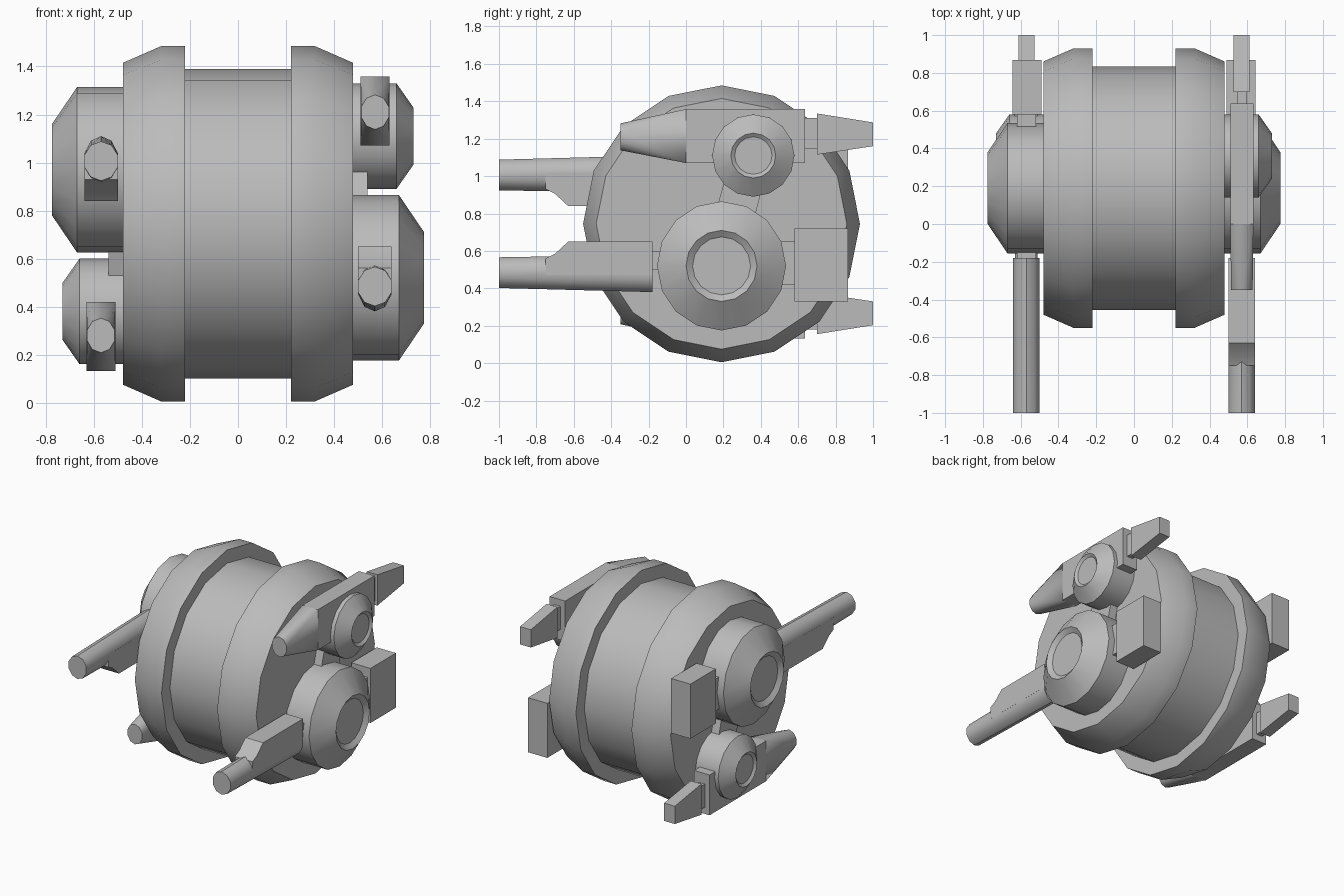
import bpy, bmesh, math

cube = bpy.data.objects.get("Cube")
if cube:
    bpy.data.objects.remove(cube, do_unlink=True)

grey = bpy.data.materials.new("plain grey")
grey.use_nodes = True
COLOUR = (0.5, 0.5, 0.5, 1)
grey.diffuse_color = COLOUR
grey.node_tree.nodes["Principled BSDF"].inputs["Base Color"].default_value = COLOUR

MID_Z = 0.745   # height of the drum axis


def finish(name, bm, angle=30):
    bmesh.ops.recalc_face_normals(bm, faces=bm.faces)
    mesh = bpy.data.meshes.new(name)
    bm.to_mesh(mesh)
    bm.free()
    mesh.materials.append(grey)
    obj = bpy.data.objects.new(name, mesh)
    bpy.context.collection.objects.link(obj)
    bpy.ops.object.select_all(action="DESELECT")
    obj.select_set(True)
    bpy.context.view_layer.objects.active = obj
    bpy.ops.object.shade_smooth_by_angle(angle=math.radians(angle))


def both_sides(name, build, angle=30):
    """Left part, plus its copy turned half a turn about the front-back axis."""
    for side, s in (("left", 1), ("right", -1)):
        bm = build()
        for v in bm.verts:
            v.co.x *= s
            v.co.z = MID_Z + s * (v.co.z - MID_Z)
        finish(f"{side}_{name}", bm, angle)


def lathe(profile, y, z, sides=16):
    """Revolve (x, radius) pairs about a sideways axis."""
    bm = bmesh.new()
    rings = []
    for x, r in profile:
        ring = []
        for i in range(sides):
            a = math.tau * i / sides
            ring.append(bm.verts.new((x, y + r * math.sin(a), z + r * math.cos(a))))
        rings.append(ring)
    for a, b in zip(rings, rings[1:]):
        for i in range(sides):
            j = (i + 1) % sides
            bm.faces.new((a[i], a[j], b[j], b[i]))
    bm.faces.new(rings[0])
    bm.faces.new(rings[-1])
    return bm


def slab(x0, x1, outline):
    """Side outline of (y, z) points, extruded across x."""
    bm = bmesh.new()
    face = bm.faces.new([bm.verts.new((x0, y, z)) for y, z in outline])
    out = bmesh.ops.extrude_face_region(bm, geom=[face])["geom"]
    verts = [g for g in out if isinstance(g, bmesh.types.BMVert)]
    bmesh.ops.translate(bm, verts=verts, vec=(x1 - x0, 0, 0))
    return bm


def box(x0, x1, y0, y1, z0, z1):
    return slab(x0, x1, [(y0, z0), (y1, z0), (y1, z1), (y0, z1)])


def round_section(x, y, z, rx, rz, sides=10):
    angles = [math.pi / 2 + math.tau * i / sides for i in range(sides)]
    return [(x + rx * math.cos(a), y, z + rz * math.sin(a)) for a in angles]


def hull(points):
    bm = bmesh.new()
    for p in points:
        bm.verts.new(p)
    bmesh.ops.convex_hull(bm, input=bm.verts)
    bmesh.ops.dissolve_limit(bm, angle_limit=0.01, verts=bm.verts, edges=bm.edges)
    return bm


# Main drum with two chamfered flanges
half = [(0.22, 0.645), (0.22, 0.74), (0.32, 0.74), (0.48, 0.67)]
finish("drum", lathe([(-x, r) for x, r in reversed(half)] + half, 0.19, MID_Z))

# Side pods with dished ends, and the bar that joins them
both_sides("large_pod", lambda: lathe(
    [(0.47, 0.345), (0.67, 0.345), (0.775, 0.19), (0.75, 0.155)], 0.19, 0.52))
both_sides("small_pod", lambda: lathe(
    [(0.47, 0.22), (0.66, 0.22), (0.73, 0.12), (0.715, 0.1)], 0.36, 1.11))
both_sides("pod_link", lambda: slab(
    0.47, 0.54, [(0.09, 0.56), (0.31, 0.56), (0.45, 1.1), (0.24, 1.1)]))

# Long gun in front of the large pod
both_sides("long_barrel", lambda: hull(
    round_section(0.57, -1, 0.484, 0.073, 0.082)
    + round_section(0.57, -0.18, 0.48, 0.073, 0.1)), 40)
both_sides("long_gun_housing", lambda: slab(
    0.5, 0.64, [(-0.18, 0.47), (-0.18, 0.65), (-0.63, 0.65), (-0.7, 0.585), (-0.75, 0.56), (-0.75, 0.47)]))
both_sides("long_gun_neck", lambda: box(0.52, 0.62, -0.2, -0.1, 0.5, 0.6))

# Counterweight behind the large pod
both_sides("rear_block", lambda: box(0.49, 0.642, 0.58, 0.867, 0.33, 0.72))
both_sides("rear_block_neck", lambda: box(0.52, 0.62, 0.45, 0.59, 0.42, 0.65))

# Short gun through the small pod, with its tail fin
both_sides("short_gun_nose", lambda: hull(
    round_section(0.571, -0.35, 1.21, 0.06, 0.072)
    + [(x, 0, z) for x in (0.51, 0.632) for z in (1.07, 1.358)]), 40)
both_sides("short_gun_body", lambda: box(0.51, 0.632, 0, 0.637, 1.07, 1.358))
both_sides("tail_neck", lambda: box(0.548, 0.595, 0.63, 0.71, 1.145, 1.31))
both_sides("tail_fin", lambda: slab(
    0.527, 0.612, [(0.7, 1.115), (1, 1.16), (1, 1.287), (0.7, 1.335)]))
